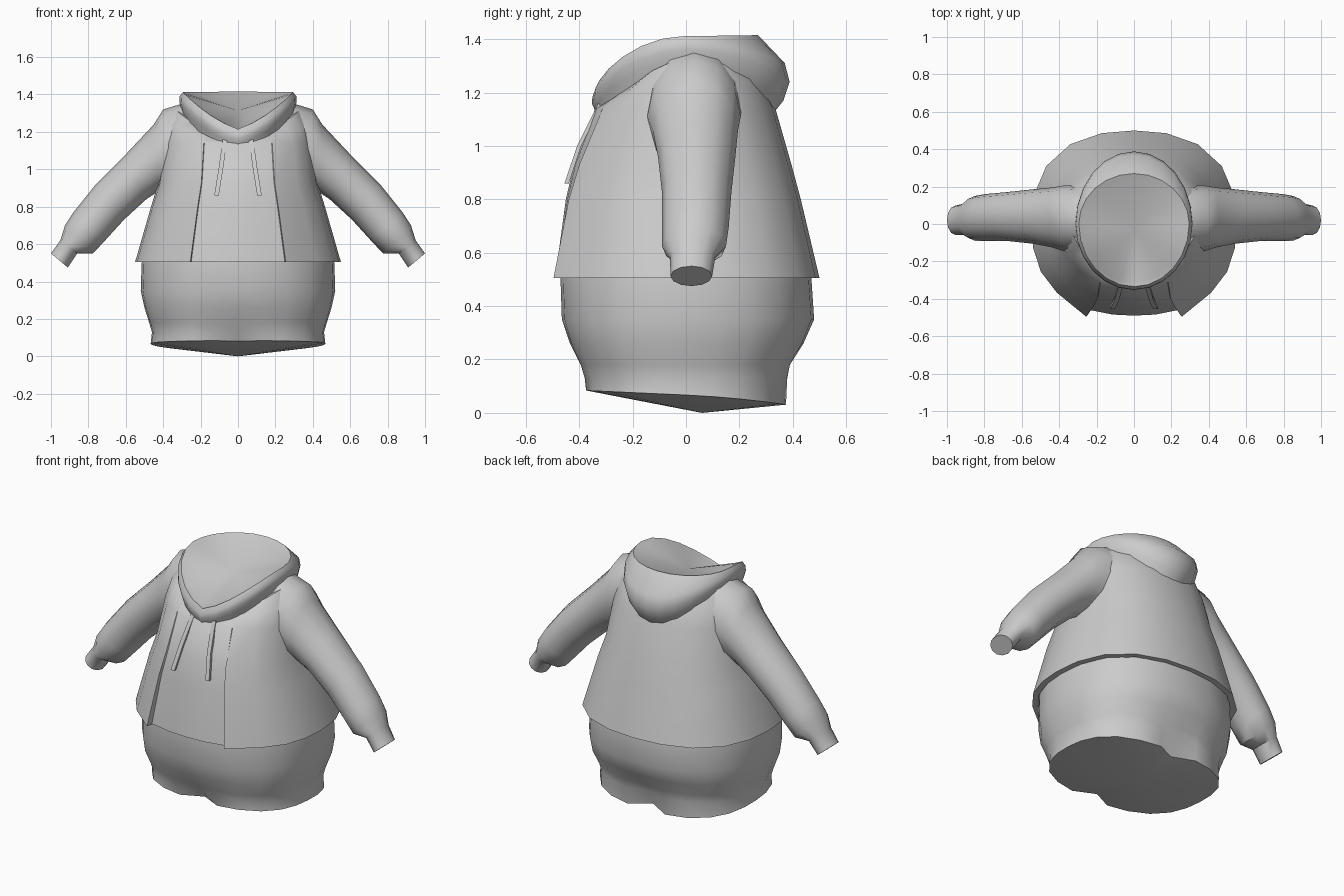
import bpy, bmesh, math
from mathutils import Vector

if "Cube" in bpy.data.objects:
    bpy.data.objects.remove(bpy.data.objects["Cube"])

grey = bpy.data.materials.new("soft_grey")
grey.diffuse_color = (0.6, 0.6, 0.6, 1)
grey.use_nodes = True
grey.node_tree.nodes["Principled BSDF"].inputs["Base Color"].default_value = grey.diffuse_color


def loft(name, rings, start=None, end=None, mirror=False):
    """Skin closed rings; start / end are centre points of fan caps."""
    bm = bmesh.new()
    rows = [[bm.verts.new(p) for p in r] for r in rings]
    n = len(rows[0])
    for a, b in zip(rows, rows[1:]):
        for i in range(n):
            j = (i + 1) % n
            bm.faces.new((a[i], a[j], b[j], b[i]))
    for row, tip in ((rows[0], start), (rows[-1], end)):
        if tip is not None:
            c = bm.verts.new(tip)
            for i in range(n):
                bm.faces.new((row[i], row[(i + 1) % n], c))
    bmesh.ops.recalc_face_normals(bm, faces=bm.faces)
    me = bpy.data.meshes.new(name)
    bm.to_mesh(me)
    bm.free()
    me.materials.append(grey)
    ob = bpy.data.objects.new(name, me)
    bpy.context.collection.objects.link(ob)
    if mirror:
        ob.modifiers.new("mirror", "MIRROR").use_axis[0] = True
    bpy.ops.object.select_all(action='DESELECT')
    ob.select_set(True)
    bpy.context.view_layer.objects.active = ob
    bpy.ops.object.shade_smooth_by_angle(angle=math.radians(42))
    return ob


def point(deg, hx, yf, yb, z, square=0.0):
    """Point on an oval; 0 degrees is the front, square fills the diagonals."""
    a = math.radians(deg)
    c = math.cos(a)
    k = 1 + square * math.sin(2 * a) ** 2
    return Vector((k * hx * math.sin(a), k * (yf * c if c > 0 else -yb * c), z))


# Shirt body: flared oval with two front panel edges standing proud
half = [12, 26, 26.5, 45, 60, 75, 90, 108, 126, 144, 162]
angles = [0] + half + [180] + [360 - a for a in reversed(half)]
shirt = []
for hx, yf, yb, z, lift, square, drop in [
        (0.515, -0.465, 0.47, 0.505, 1.05, 0.06, 0), (0.55, -0.49, 0.50, 0.505, 1.09, 0.06, 0),
        (0.465, -0.45, 0.43, 0.80, 1.05, 0.06, 0), (0.425, -0.42, 0.395, 0.93, 1.03, 0.05, 0),
        (0.40, -0.34, 0.335, 1.14, 1, 0.04, 0), (0.38, -0.305, 0.29, 1.25, 1, 0.02, 0.09),
        (0.335, -0.25, 0.23, 1.32, 1, 0, 0.15)]:
    ring = []
    for a in angles:
        p = point(a, hx, yf, yb, z, square)
        if a in (26.5, 333.5):
            p.y *= lift
        if p.y < 0:
            p.z -= drop * (p.y / yf) ** 2
        ring.append(p)
    shirt.append(ring)
loft("shirt_body", shirt, end=(0, 0, 1.2))

# Shorts: rounded, pinched at front and back centre near the bottom
shorts = []
for hx, yf, yb, z, pinch in [
        (0.50, -0.46, 0.46, 0.60, 0), (0.515, -0.47, 0.47, 0.50, 0),
        (0.52, -0.465, 0.48, 0.35, 0), (0.50, -0.435, 0.44, 0.26, 0),
        (0.475, -0.40, 0.395, 0.18, 0.03), (0.46, -0.385, 0.385, 0.13, 0.09),
        (0.467, -0.38, 0.38, 0.07, 0.18)]:
    ring = []
    for a in range(0, 360, 15):
        p = point(a, hx, yf, yb, z, 0.05 if z > 0.3 else 0.08)
        if a in (0, 180):
            p.y *= 1 - pinch
        if z < 0.1:
            p.z = 0.067 - 0.045 * p.y - (0.02 * (p.y / 0.38) ** 2 if p.y > 0 else 0)
        ring.append(p)
    shorts.append(ring)
loft("shorts", shorts, start=(0, 0, 0.6), end=(0, 0.06, 0))

# Sleeves: upper and lower outline points, y centre and y half width
sleeve = []
for ux, uz, lx, lz, yc, hy in [
        (0.27, 1.36, 0.20, 0.95, 0.03, 0.18), (0.40, 1.32, 0.36, 0.90, 0.03, 0.175),
        (0.45, 1.24, 0.43, 0.88, 0.035, 0.16), (0.60, 1.08, 0.49, 0.84, 0.04, 0.145),
        (0.76, 0.92, 0.61, 0.73, 0.04, 0.13), (0.88, 0.77, 0.71, 0.62, 0.035, 0.125),
        (0.925, 0.70, 0.775, 0.55, 0.03, 0.12), (0.95, 0.62, 0.86, 0.55, 0.025, 0.085),
        (1.0, 0.55, 0.91, 0.475, 0.02, 0.078)]:
    mid = Vector(((ux + lx) / 2, yc, (uz + lz) / 2))
    up = Vector(((ux - lx) / 2, 0, (uz - lz) / 2))
    sleeve.append([mid + up * math.cos(t) + Vector((0, hy * math.sin(t), 0))
                   for t in (i * math.tau / 12 for i in range(12))])
loft("sleeves", sleeve, start=(0.235, 0.03, 1.15), end=(0.955, 0.02, 0.5125), mirror=True)

# Hood: rolled collar that dips to a V in front, closed by a shallow inner panel
hood = []
for hx, yf, yb, zs, zb, zf in [
        (0.29, -0.325, 0.31, 1.27, 1.10, 1.09), (0.305, -0.342, 0.365, 1.32, 1.17, 1.135),
        (0.313, -0.353, 0.388, 1.36, 1.24, 1.16), (0.312, -0.35, 0.37, 1.39, 1.31, 1.185),
        (0.295, -0.335, 0.27, 1.412, 1.415, 1.215), (0.265, -0.315, 0.23, 1.40, 1.40, 1.21)]:
    ring = []
    for a in range(0, 360, 15):
        c = math.cos(math.radians(a))
        s = abs(math.sin(math.radians(a)))
        w = 0.5 * (c * c + 1 - s) if c > 0 else c * c
        ring.append(point(a, hx, yf, yb, zs + ((zf if c > 0 else zb) - zs) * w))
    hood.append(ring)
loft("hood", hood, end=(0, -0.03, 1.315))

# Drawstrings: thin flat cords hanging from the collar
cord = []
for x, y, z in [(0.07, -0.32, 1.16), (0.092, -0.40, 1.0), (0.115, -0.447, 0.86)]:
    cord.append([Vector((x + 0.012 * sx, y + 0.008 * sy, z))
                 for sx, sy in ((-1, -1), (1, -1), (1, 1), (-1, 1))])
loft("drawstrings", cord, start=(0.07, -0.32, 1.16), end=(0.115, -0.447, 0.86), mirror=True)
